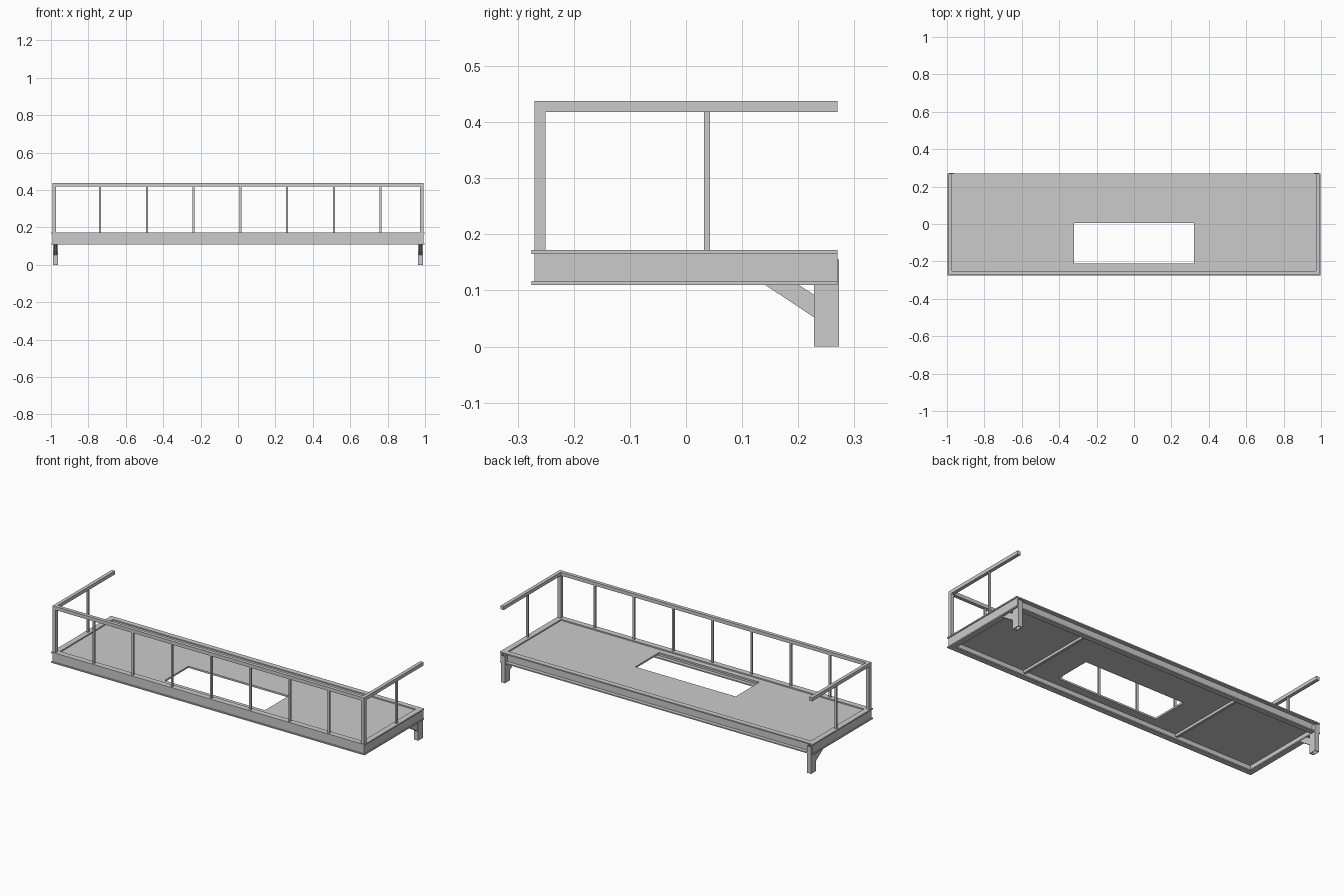
import bpy

if "Cube" in bpy.data.objects:
    bpy.data.objects.remove(bpy.data.objects["Cube"])


def mesh(name, verts, faces):
    me = bpy.data.meshes.new(name)
    me.from_pydata(verts, [], faces)
    me.update()
    ob = bpy.data.objects.new(name, me)
    bpy.context.collection.objects.link(ob)
    return ob


def box(name, x, y, z):
    v = [(a, b, c) for a in x for b in y for c in z]
    return mesh(name, v, [(0, 1, 3, 2), (4, 6, 7, 5), (0, 4, 5, 1),
                          (2, 3, 7, 6), (0, 2, 6, 4), (1, 5, 7, 3)])


def mirrored(ob):
    m = ob.modifiers.new("Mirror", 'MIRROR')
    m.use_bisect_axis[0] = False
    m.use_mirror_merge = False
    return ob


def beam_profile(out, lip, web, inner):
    # I section as (across, z), with a short outer lip
    zb, z1, z2, zt = 0.110, 0.117, 0.165, 0.172
    return [(out, zb), (inner, zb), (inner, z1), (web, z1), (web, z2), (inner, z2),
            (inner, zt), (out, zt), (out, z2), (lip, z2), (lip, z1), (out, z1)]


def sweep(name, rings):
    n = len(rings[0])
    faces = [(r * n + i, r * n + (i + 1) % n, (r + 1) * n + (i + 1) % n, (r + 1) * n + i)
             for r in range(len(rings) - 1) for i in range(n)]
    last = (len(rings) - 1) * n
    faces += [tuple(reversed(range(n))), tuple(range(last, last + n))]
    return mesh(name, [v for r in rings for v in r], faces)


# front and side beams swept as one mitred U
prof = beam_profile(0.0, 0.005, 0.012, 0.033)
X, Y = 0.998, 0.275
sweep("frame_beam", [
    [(-X + d, 0.27, z) for d, z in prof],
    [(-X + d, -Y + d, z) for d, z in prof],
    [(X - d, -Y + d, z) for d, z in prof],
    [(X - d, 0.27, z) for d, z in prof]])

# back channel, open to the rear
back = [(0.27, 0.11), (0.27, 0.117), (0.249, 0.117), (0.249, 0.165), (0.27, 0.165),
        (0.27, 0.172), (0.24, 0.172), (0.24, 0.11)]
sweep("back_beam", [[(x, y, z) for y, z in back] for x in (-0.985, 0.985)])

# deck plate with a rectangular hatch opening
dx, hx = 0.985, 0.32
outer = [(-dx, -0.262), (dx, -0.262), (dx, 0.245), (-dx, 0.245)]
inner = [(-hx, -0.212), (hx, -0.212), (hx, 0.005), (-hx, 0.005)]
zb, zt = 0.155, 0.165
verts = [(x, y, z) for z in (zb, zt) for loop in (outer, inner) for x, y in loop]
faces = []
for i in range(4):
    j = (i + 1) % 4
    faces += [(i, 4 + i, 4 + j, j), (8 + i, 8 + j, 12 + j, 12 + i),
              (i, j, 8 + j, 8 + i), (4 + j, 4 + i, 12 + i, 12 + j)]
mesh("deck_plate", verts, faces)

# joists under the deck
mirrored(box("deck_joist", (0.493, 0.507), (-0.262, 0.245), (0.14, 0.155)))

# handrails and corner posts
box("front_handrail", (-0.993, 0.993), (-0.27, -0.25), (0.418, 0.438))
mirrored(box("side_handrail", (0.973, 0.993), (-0.25, 0.27), (0.418, 0.438)))
mirrored(box("corner_post", (0.973, 0.993), (-0.27, -0.25), (0.165, 0.418)))

# thin balusters
for i in range(7):
    x = -0.737 + i * 0.25
    box("front_baluster", (x - 0.0055, x + 0.0055), (-0.2655, -0.2545), (0.165, 0.418))
mirrored(box("side_baluster", (0.9775, 0.9885), (0.032, 0.043), (0.165, 0.418)))

# legs: rectangular tubes
lx, ly, t = (0.963, 0.989), (0.228, 0.273), 0.004
ring = [(lx[0], ly[0]), (lx[1], ly[0]), (lx[1], ly[1]), (lx[0], ly[1])]
hole = [(lx[0] + t, ly[0] + t), (lx[1] - t, ly[0] + t),
        (lx[1] - t, ly[1] - t), (lx[0] + t, ly[1] - t)]
verts = [(x, y, z) for z in (0, 0.155) for loop in (ring, hole) for x, y in loop]
mirrored(mesh("leg", verts, faces))

# diagonal braces between leg and frame
brace = [(0.138, 0.112), (0.23, 0.051), (0.23, 0.091), (0.198, 0.112)]
mirrored(sweep("leg_brace", [[(x, y, z) for y, z in brace] for x in (0.967, 0.985)]))

# make all normals point outward
import bmesh
for ob in bpy.data.objects:
    bm = bmesh.new()
    bm.from_mesh(ob.data)
    bmesh.ops.recalc_face_normals(bm, faces=bm.faces)
    bm.to_mesh(ob.data)
    bm.free()
